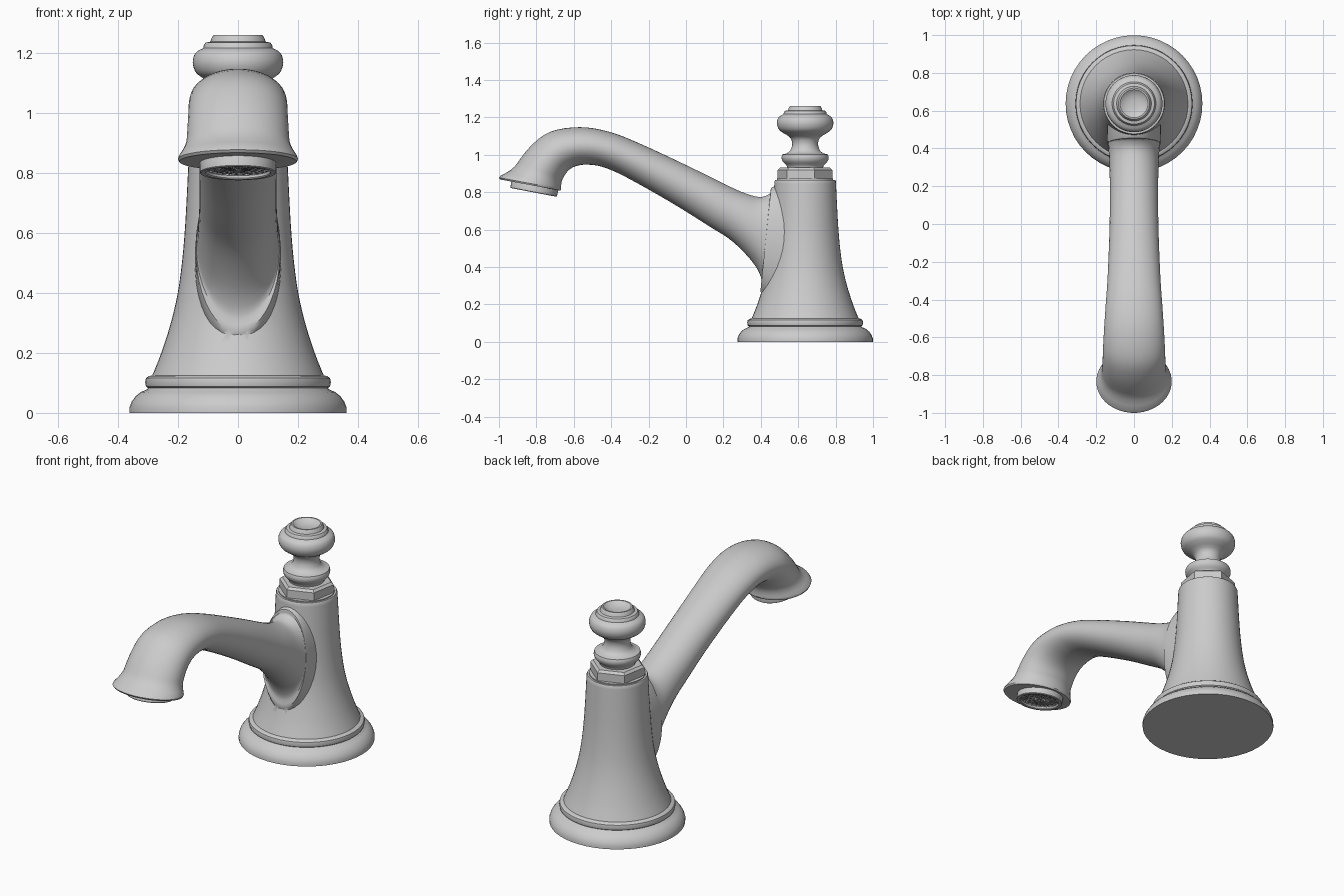
import bpy, bmesh, math
from mathutils import Vector, Matrix

if "Cube" in bpy.data.objects:
    bpy.data.objects.remove(bpy.data.objects["Cube"])

CY = 0.637   # centre of the turned body
SEG = 48


def finish(bm, name, angle=35):
    bmesh.ops.recalc_face_normals(bm, faces=bm.faces)
    me = bpy.data.meshes.new(name)
    bm.to_mesh(me)
    bm.free()
    ob = bpy.data.objects.new(name, me)
    bpy.context.collection.objects.link(ob)
    smooth(ob, angle)
    return ob


def smooth(ob, angle=35):
    bpy.ops.object.select_all(action='DESELECT')
    ob.select_set(True)
    bpy.context.view_layer.objects.active = ob
    bpy.ops.object.shade_smooth_by_angle(angle=math.radians(angle))


def skin(name, rings, cap=True):
    """Bridge a list of closed point rings, capping both ends."""
    bm = bmesh.new()
    vs = [[bm.verts.new(p) for p in r] for r in rings]
    n = len(vs[0])
    for a, b in zip(vs, vs[1:]):
        for i in range(n):
            j = (i + 1) % n
            bm.faces.new((a[i], a[j], b[j], b[i]))
    if cap:
        bm.faces.new(vs[0])
        bm.faces.new(vs[-1])
    return finish(bm, name)


def lathe(name, profile, matrix, seg=SEG, phase=0.0):
    rings = []
    for r, z in profile:
        rings.append([matrix @ Vector((r * math.sin(phase + 2 * math.pi * i / seg),
                                       r * math.cos(phase + 2 * math.pi * i / seg), z))
                      for i in range(seg)])
    return skin(name, rings)


def spline(pts, steps):
    """Catmull-Rom through points of any dimension."""
    out = []
    for k in range(len(pts) - 1):
        p0, p1, p2, p3 = (pts[max(k - 1, 0)], pts[k], pts[k + 1], pts[min(k + 2, len(pts) - 1)])
        for s in range(steps):
            t = s / steps
            out.append([0.5 * (2 * b + (c - a) * t + (2 * a - 5 * b + 4 * c - d) * t * t
                               + (3 * b - a - 3 * c + d) * t ** 3)
                        for a, b, c, d in zip(p0, p1, p2, p3)])
    out.append(list(pts[-1]))
    return out


axis = Matrix.Translation((0, CY, 0))

# Flared body with stepped foot and bead
foot = [(.362, 0), (.362, .018), (.355, .037), (.342, .055), (.325, .069), (.305, .078),
        (.300, .083), (.307, .088), (.310, .102), (.307, .116), (.297, .123)]
flare = spline([(.286, .125), (.256, .20), (.224, .30), (.201, .40), (.187, .50), (.178, .60),
                (.172, .70), (.167, .80), (.164, .858)], 3)
body = lathe("faucet_body", foot + flare + [(.160, .866)], axis)

# Spout: each section is top y,z / bottom y,z / half width
sections = spline([
    (.62, .84, .52, .15, .145), (.468, .83, .405, .25, .142), (.45, .795, .405, .33, .138),
    (.40, .775, .36, .42, .134), (.33, .79, .25, .535, .13), (.235, .83, .12, .62, .128),
    (.02, .936, -.08, .745, .13), (-.246, 1.06, -.32, .88, .14), (-.41, 1.123, -.44, .933, .15),
    (-.567, 1.148, -.524, .947, .158), (-.727, 1.123, -.585, .94, .164),
    (-.834, 1.043, -.63, .915, .167), (-.914, .94, -.66, .87, .172)], 4)
sections += [(-.935, .921, -.665, .853, .178), (-.962, .904, -.667, .838, .187),
             (-.992, .888, -.667, .825, .197), (-1.0, .878, -.667, .816, .200),
             (-.994, .868, -.672, .809, .196), (-.975, .866, -.69, .811, .178)]
rings = []
for ty, tz, by, bz, w in sections:
    mid = Vector((0, (ty + by) / 2, (tz + bz) / 2))
    half = Vector((0, (ty - by) / 2, (tz - bz) / 2))
    rings.append([mid + half * math.cos(a) + Vector((w * math.sin(a), 0, 0))
                  for a in (2 * math.pi * (i + .5) / 40 for i in range(40))])
spout = skin("spout", rings)

# Merge spout into body
mod = body.modifiers.new("join", 'BOOLEAN')
mod.operation = 'UNION'
mod.solver = 'EXACT'
mod.object = spout
bpy.context.view_layer.objects.active = body
bpy.ops.object.modifier_apply(modifier="join")
bpy.data.objects.remove(spout)
smooth(body, 40)

# Hexagonal collar nut with chamfered top
lathe("collar_washer", [(.150, .860), (.150, .872)], axis)
lathe("collar_nut", [(.149, .870), (.149, .918), (.135, .931)], axis, 6, math.radians(10))

# Turned knob with dished top
cup = spline([(.095, .928), (.100, .943), (.120, .965), (.126, .985), (.122, 1.002)], 3)
neck = spline([(.100, 1.007), (.080, 1.022), (.069, 1.055), (.077, 1.088), (.102, 1.108)], 3)
bulb = spline([(.112, 1.113), (.140, 1.135), (.151, 1.168), (.142, 1.200), (.116, 1.217)], 4)
cap = [(.114, 1.226), (.108, 1.235), (.092, 1.238), (.088, 1.250), (.082, 1.260), (.074, 1.260),
       (.064, 1.252), (.045, 1.243), (.02, 1.239)]
lathe("knob", cup + neck + bulb + cap, axis)

# Aerator ring, tilted with the spout mouth
tilt = Matrix.Translation((0, -.815, .799)) @ Matrix.Rotation(math.radians(-10.8), 4, 'X')
lathe("aerator_ring", [(.124, .06), (.127, .055), (.127, .003), (.124, 0), (.110, 0),
                       (.107, .004), (.107, .028)], tilt, 40)

# Aerator screen: concentric grid turned into wires
bm = bmesh.new()
radii = [.012, .035, .058, .082, .105]
grid = [[bm.verts.new(tilt @ Vector((r * math.cos(2 * math.pi * (i + .5 * (k % 2)) / 24),
                                     r * math.sin(2 * math.pi * (i + .5 * (k % 2)) / 24), .015)))
         for i in range(24)] for k, r in enumerate(radii)]
for a, b in zip(grid, grid[1:]):
    for i in range(24):
        bm.faces.new((a[i], a[(i + 1) % 24], b[(i + 1) % 24], b[i]))
screen = finish(bm, "aerator_screen")
wire = screen.modifiers.new("wires", 'WIREFRAME')
wire.thickness = .006
